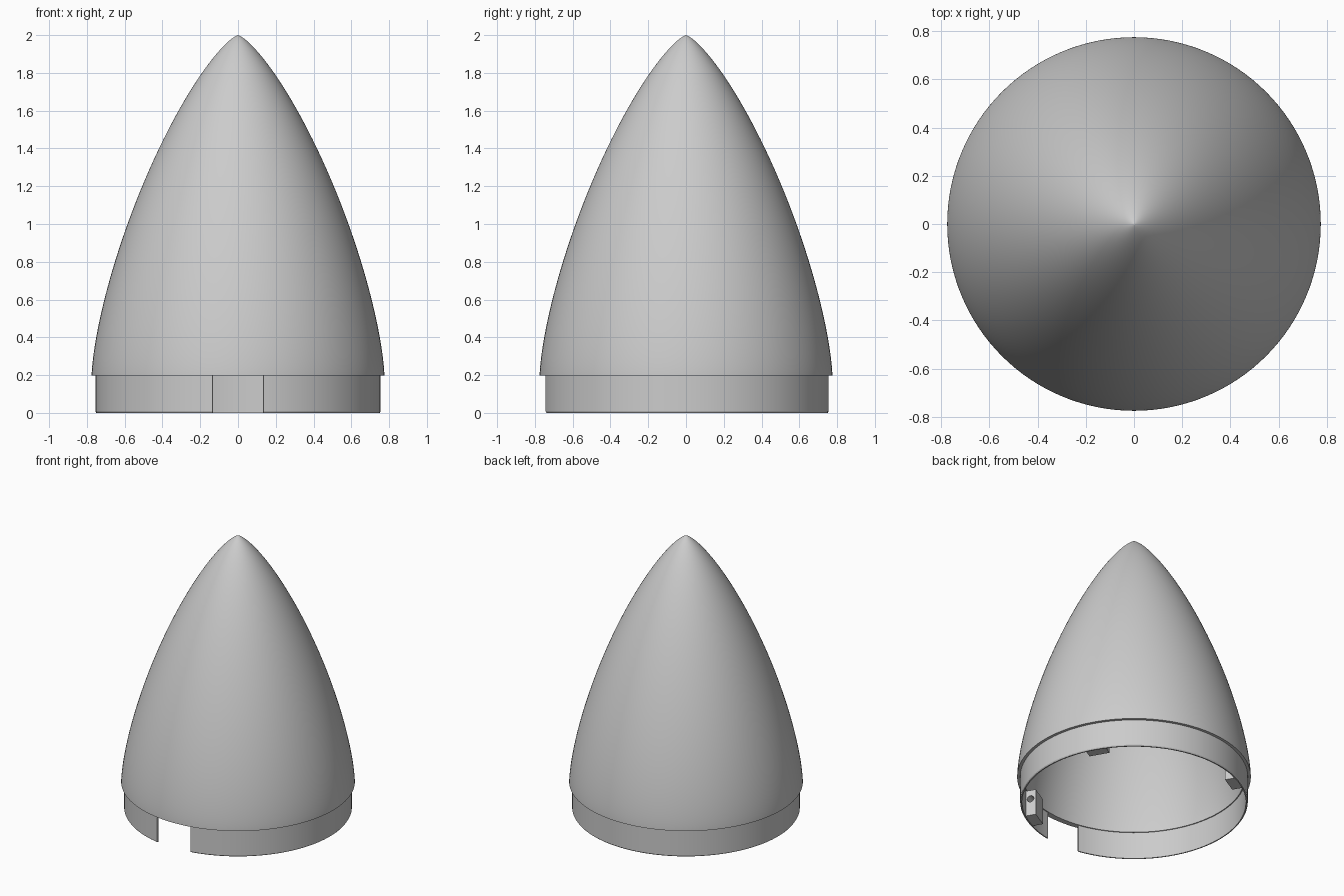
import bpy, bmesh, math
from mathutils import Matrix

old = bpy.data.objects.get("Cube")
if old:
    bpy.data.objects.remove(old, do_unlink=True)


def make_material(name, value):
    mat = bpy.data.materials.new(name)
    mat.use_nodes = True
    color = (value, value, value, 1)
    mat.diffuse_color = color
    mat.node_tree.nodes["Principled BSDF"].inputs["Base Color"].default_value = color
    return mat


grey = make_material("plain grey", 0.6)


def finish(name, bm):
    bmesh.ops.remove_doubles(bm, verts=bm.verts, dist=1e-5)
    bmesh.ops.recalc_face_normals(bm, faces=bm.faces)
    mesh = bpy.data.meshes.new(name)
    bm.to_mesh(mesh)
    bm.free()
    mesh.materials.append(grey)
    obj = bpy.data.objects.new(name, mesh)
    bpy.context.collection.objects.link(obj)
    bpy.ops.object.select_all(action="DESELECT")
    obj.select_set(True)
    bpy.context.view_layer.objects.active = obj
    bpy.ops.object.shade_smooth_by_angle(angle=math.radians(30))


def lathe(name, profile, start=0.0, end=math.tau, steps=128):
    """Sweep a closed (radius, z) outline about z, capping partial sweeps."""
    bm = bmesh.new()
    rings = []
    for i in range(steps + 1):
        a = start + (end - start) * i / steps
        rings.append([bm.verts.new((r * math.cos(a), r * math.sin(a), z))
                      for r, z in profile])
    n = len(profile)
    for a, b in zip(rings, rings[1:]):
        for j in range(n):
            k = (j + 1) % n
            if profile[j][0] < 1e-6 and profile[k][0] < 1e-6:
                continue
            bm.faces.new((a[j], b[j], b[k], a[k]))
    if end - start < math.tau - 1e-4:
        bm.faces.new(rings[0])
        bm.faces.new(rings[-1])
    finish(name, bm)


def ogive(radius, length, base, steps=48):
    """Minimum-drag nose curve from the rim up to the tip."""
    points = []
    for i in range(steps + 1):
        t = math.pi * (1 - i / steps)
        r = radius * math.sqrt(max(0, t - math.sin(2 * t) / 2) / math.pi)
        points.append((r, base + length * (1 + math.cos(t)) / 2))
    points[-1] = (0, base + length)
    return points


# Hollow nose shell
BASE = 0.197
outer = ogive(0.775, 2 - BASE, BASE)
inner = ogive(0.735, 1.745, BASE)
lathe("nose_shell", outer + inner[::-1])

# Collar ring, open at the front notch
half = math.asin(0.135 / 0.755)
collar = [(0.742, 0), (0.75, 0), (0.755, 0.008), (0.755, BASE), (0.742, BASE)]
lathe("collar", collar, half - math.pi / 2, 1.5 * math.pi - half)


# Inner fastening lugs, each a small block with a round hole along the rim
def fastening_lug(name, degrees, segments=16):
    bm = bmesh.new()
    loops = []
    for y in (-0.07, 0.07):
        square, hole = [], []
        for i in range(segments):
            a = math.tau * i / segments
            c, s = math.cos(a), math.sin(a)
            edge = 1 / max(abs(c), abs(s))
            square.append(bm.verts.new((0.705 + 0.037 * c * edge, y, 0.1 + 0.095 * s * edge)))
            hole.append(bm.verts.new((0.705 + 0.024 * c, y, 0.13 + 0.024 * s)))
        loops += [square, hole]
    # front face, hole wall, back face, outside wall
    for a, b in ((0, 1), (1, 3), (3, 2), (2, 0)):
        for i in range(segments):
            k = (i + 1) % segments
            bm.faces.new((loops[a][i], loops[a][k], loops[b][k], loops[b][i]))
    bm.transform(Matrix.Rotation(math.radians(degrees), 4, "Z"))
    finish(name, bm)


for label, angle in (("front", -60), ("left", 30), ("back", 120)):
    fastening_lug(label + "_fastening_lug", angle)
